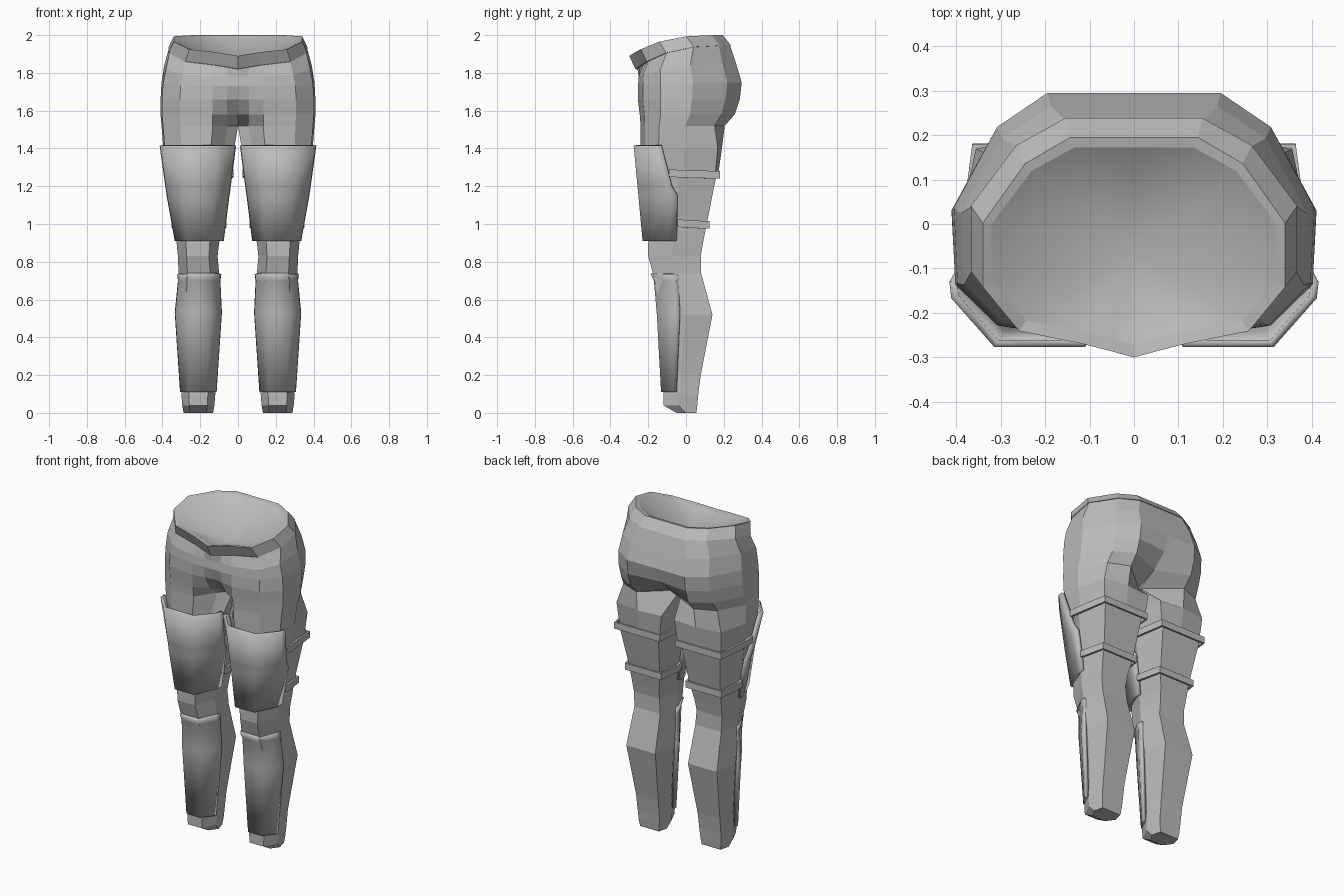
import bpy
import bmesh

if "Cube" in bpy.data.objects:
    bpy.data.objects.remove(bpy.data.objects["Cube"])

grey = bpy.data.materials.new("plain grey")
grey.use_nodes = True
COLOUR = (0.5, 0.5, 0.5, 1)
grey.diffuse_color = COLOUR
grey.node_tree.nodes["Principled BSDF"].inputs["Base Color"].default_value = COLOUR


def ring(profile, z, x_in, x_out, front, back, drop=0):
    """Fit a unit profile (across, front to back) into a box; drop lowers the front."""
    return [(x_in + u * (x_out - x_in), front + v * (back - front),
             z - drop * max(0, 1 - v) ** 3) for u, v in profile]


def loft(name, rings, closed=False, cap=False, thickness=0, smooth=0, floor=None):
    """Skin rings listed from top to bottom, then mirror to the other side."""
    bm = bmesh.new()
    rows = [[bm.verts.new(p) for p in r] for r in rings]
    n = len(rows[0])
    for a, b in zip(rows, rows[1:]):
        for i in range(n if closed else n - 1):
            j = (i + 1) % n
            quad = (b[i], b[j], a[j], a[i])
            if any(v.co.x > 0.0001 for v in quad):
                bm.faces.new(quad)
    if cap:
        bm.faces.new(rows[-1][::-1])
    if floor:
        centre = bm.verts.new(floor)
        for p, q in zip(rows[-1], rows[-1][1:]):
            bm.faces.new((centre, p, q))
    mesh = bpy.data.meshes.new(name)
    bm.to_mesh(mesh)
    bm.free()
    mesh.materials.append(grey)
    obj = bpy.data.objects.new(name, mesh)
    bpy.context.collection.objects.link(obj)
    if thickness:
        shell = obj.modifiers.new("Thickness", 'SOLIDIFY')
        shell.thickness = abs(thickness)
        shell.offset = -1 if thickness > 0 else 1
    mirror = obj.modifiers.new("Mirror", 'MIRROR')
    mirror.merge_threshold = 0.0005
    if smooth:
        bpy.ops.object.select_all(action='DESELECT')
        obj.select_set(True)
        bpy.context.view_layer.objects.active = obj
        bpy.ops.object.shade_smooth_by_angle(angle=smooth)


# Waistband, rolled over the top edge and closed by a dished lining
BAND = [(0, 0), (.16, .03), (.33, .06), (.76, .12), (1, .32), (1, .61),
        (.72, .88), (.42, 1), (0, 1)]
top_inner = ring(BAND, 1.995, 0, .32, -.27, .172, .11)
loft("waistband", [top_inner,
                   ring(BAND, 2, 0, .34, -.3, .195, .11),
                   ring(BAND, 1.945, 0, .367, -.268, .238, .125),
                   ring(BAND, 1.943, 0, .355, -.25, .225, .125)])
loft("waist_lining", [top_inner], floor=(0, -.06, 1.82), smooth=1)


# Hips and upper thighs: centre points pull in for the crotch, thighs turn boxy behind
def hip_profile(pull, box):
    return [(0, pull), (.14, .6 * pull), (.33, 0), (.75, .05), (.98, .22), (1, .53),
            (.76 + .15 * box, .86 + .1 * box), (.48, 1),
            (.07 * box, 1 - pull * (1 - box))]


hips = [
    (0, 0, 1.85, 0, .39, -.25, .265, .07),
    (0, 0, 1.75, 0, .405, -.255, .295, .02),
    (.04, 0, 1.66, 0, .41, -.255, .285),
    (.16, 0, 1.58, 0, .41, -.245, .258),
    (.45, .2, 1.52, 0, .405, -.24, .205),
    (.3, .9, 1.4, .02, .395, -.24, .19),
    (.3, 1, 1.26, .038, .375, -.22, .17),
]
loft("hips", [ring(BAND, 1.95, 0, .362, -.258, .232, .125)]
     + [ring(hip_profile(*h[:2]), *h[2:]) for h in hips], closed=True)

# Legs with a three-sided front and a flat back between two corners
LEG = [(0, .45), (.22, 0), (.78, 0), (1, .45), (.91, 1), (.09, 1)]
legs = [
    (1.28, .045, .375, -.2, .165),
    (1, .078, .333, -.19, .11),
    (.9, .1, .325, -.2, .09),
    (.83, .108, .318, -.2, .078),
    (.74, .1, .315, -.175, .08),
    (.52, .09, .33, -.13, .14),
    (.2, .117, .302, -.11, .078),
    (.1, .12, .3, -.12, .065),
    (.04, .125, .295, -.12, .06),
    (0, .132, .288, -.05, .055),
]
loft("legs", [ring(LEG, *r) for r in legs], closed=True, cap=True)

# Curved armour plates over thigh and shin
PLATE = [(0, 1), (.01, .75), (.25, 0), (.75, 0), (.99, .75), (1, 1)]
thigh = [
    (1.415, .01, .415, -.277, -.13),
    (1.2, .038, .385, -.257, -.075),
    (1.15, .045, .378, -.252, -.045),
    (.91, .075, .335, -.23, -.05),
]
shin = [
    (.735, .088, .322, -.188, -.045),
    (.7, .093, .318, -.17, -.04),
    (.53, .085, .335, -.155, -.032),
    (.11, .113, .307, -.132, -.05),
]
for name, rows in (("thigh_plates", thigh), ("shin_plates", shin)):
    loft(name, [ring(PLATE, *r) for r in rows], thickness=.018, smooth=1.15)

# Straps round the back of the thighs
STRAP = [(1, 0), (1, .2), (.93, 1), (.07, 1), (0, .2), (0, 0)]
for name, z, x_in, x_out, front, back in (
        ("upper_straps", 1.26, .038, .378, -.09, .17),
        ("lower_straps", .995, .074, .338, -.045, .114)):
    # Reversed so that the loft faces outward and thickens away from the leg
    loft(name, [ring(STRAP, z + h, x_in, x_out, front, back, -.012) for h in (.02, -.02)],
         thickness=-.014)
